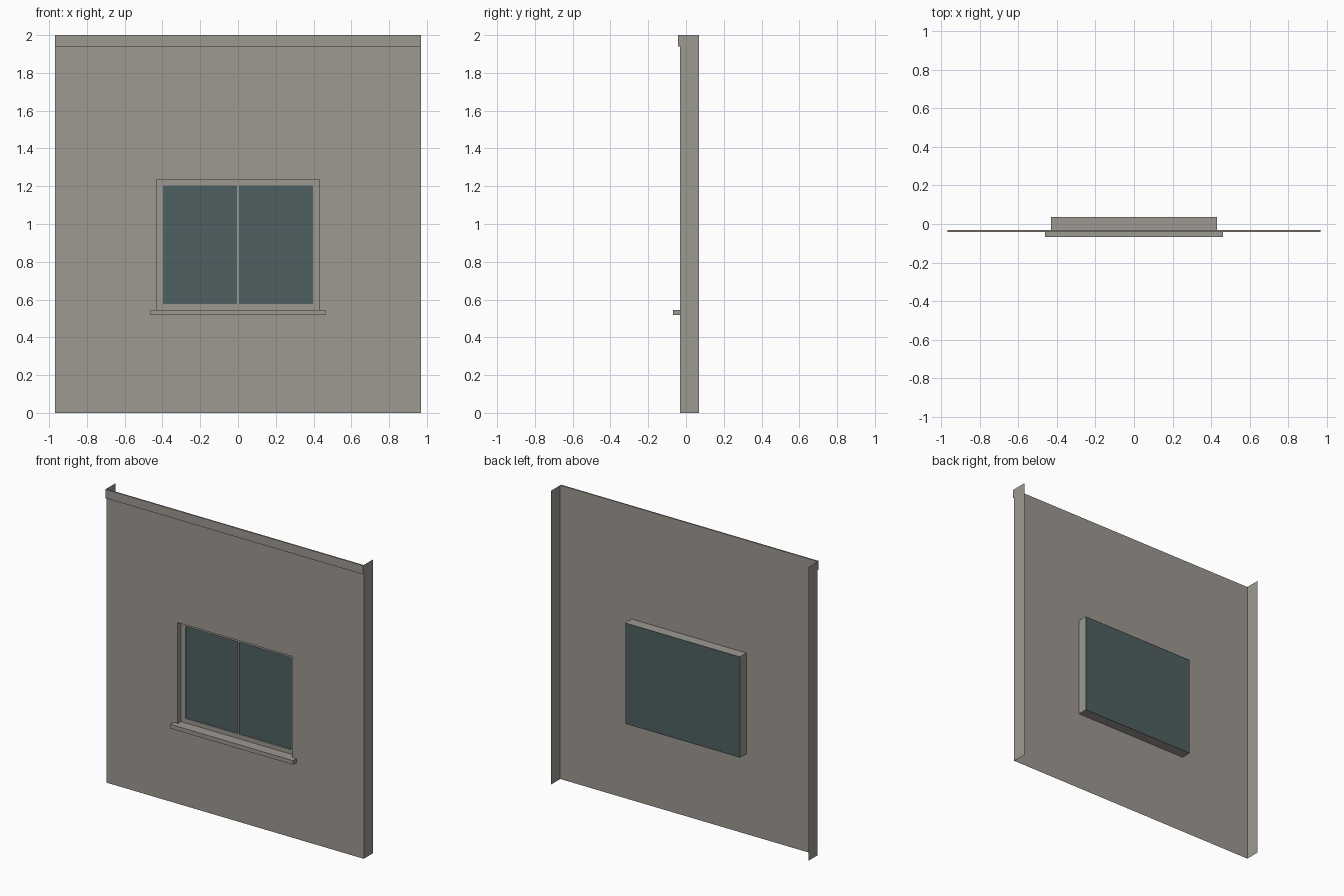
import bpy
import bmesh

if "Cube" in bpy.data.objects:
    bpy.data.objects.remove(bpy.data.objects["Cube"], do_unlink=True)


def material(name, rgb):
    m = bpy.data.materials.new(name)
    m.use_nodes = True
    color = (*rgb, 1)
    m.diffuse_color = color
    m.node_tree.nodes["Principled BSDF"].inputs["Base Color"].default_value = color
    return m


plaster = material("warm grey plaster", (0.34, 0.32, 0.29))
glass = material("dark teal glass", (0.078, 0.118, 0.121))


def finish(name, bm, mat):
    bmesh.ops.remove_doubles(bm, verts=bm.verts, dist=0.0001)
    mesh = bpy.data.meshes.new(name)
    bm.to_mesh(mesh)
    bm.free()
    mesh.materials.append(mat)
    obj = bpy.data.objects.new(name, mesh)
    bpy.context.collection.objects.link(obj)
    return obj


def quad(bm, *points):
    bm.faces.new([bm.verts.new(p) for p in points])


def box(name, x, y, z, mat):
    bm = bmesh.new()
    bmesh.ops.create_cube(bm, size=1)
    for v in bm.verts:
        v.co = [r[0] if c < 0 else r[1] for c, r in zip(v.co, (x, y, z))]
    return finish(name, bm, mat)


HALF, HEIGHT = 0.97, 2.0
FRONT, RETURN_BACK, BOX_BACK = -0.032, 0.068, 0.036
OPEN_X, OPEN_LOW, OPEN_TOP = 0.432, 0.546, 1.233

# Thin wall sheet with a window opening
bm = bmesh.new()
xs = (-HALF, -OPEN_X, OPEN_X, HALF)
zs = (0, OPEN_LOW, OPEN_TOP, HEIGHT)
for i in range(3):
    for j in range(3):
        if (i, j) != (1, 1):
            quad(bm, (xs[i], FRONT, zs[j]), (xs[i + 1], FRONT, zs[j]),
                 (xs[i + 1], FRONT, zs[j + 1]), (xs[i], FRONT, zs[j + 1]))
finish("wall_panel", bm, plaster)

# Side returns running back from the wall edges
for side, s in (("right", -1), ("left", 1)):
    bm = bmesh.new()
    ring = [(s * HALF, FRONT, 0), (s * HALF, RETURN_BACK, 0),
            (s * HALF, RETURN_BACK, HEIGHT), (s * HALF, FRONT, HEIGHT)]
    quad(bm, *ring[::s])
    finish(side + "_return", bm, plaster)

# Window reveal: an open tube behind the opening
bm = bmesh.new()
corners = [(-OPEN_X, OPEN_LOW), (OPEN_X, OPEN_LOW), (OPEN_X, OPEN_TOP), (-OPEN_X, OPEN_TOP)]
for (x0, z0), (x1, z1) in zip(corners, corners[1:] + corners[:1]):
    quad(bm, (x0, FRONT, z0), (x0, BOX_BACK, z0), (x1, BOX_BACK, z1), (x1, FRONT, z1))
bmesh.ops.reverse_faces(bm, faces=bm.faces)
finish("window_reveal", bm, plaster)

# Glass fills the back of the reveal
box("window_glass", (-OPEN_X + 0.001, OPEN_X - 0.001), (0.01, BOX_BACK),
    (OPEN_LOW + 0.001, OPEN_TOP - 0.001), glass)

# Frame bars and centre mullion
BAR, FRAME_Y = 0.03, (0.003, 0.012)
inner = OPEN_X - BAR - 0.004
for side, s in (("right", -1), ("left", 1)):
    box(side + "_frame_bar", sorted((s * inner, s * OPEN_X)), FRAME_Y, (OPEN_LOW, OPEN_TOP), plaster)
box("bottom_frame_bar", (-inner, inner), FRAME_Y, (OPEN_LOW, OPEN_LOW + BAR), plaster)
box("top_frame_bar", (-inner, inner), FRAME_Y, (OPEN_TOP - BAR, OPEN_TOP), plaster)
box("mullion", (-0.005, 0.005), FRAME_Y, (OPEN_LOW + BAR, OPEN_TOP - BAR), plaster)

# Projecting sill and top trim
box("window_sill", (-0.463, 0.463), (-0.068, FRONT), (0.518, OPEN_LOW), plaster)
box("top_trim", (-HALF, HALF), (-0.042, FRONT), (1.94, HEIGHT), plaster)
